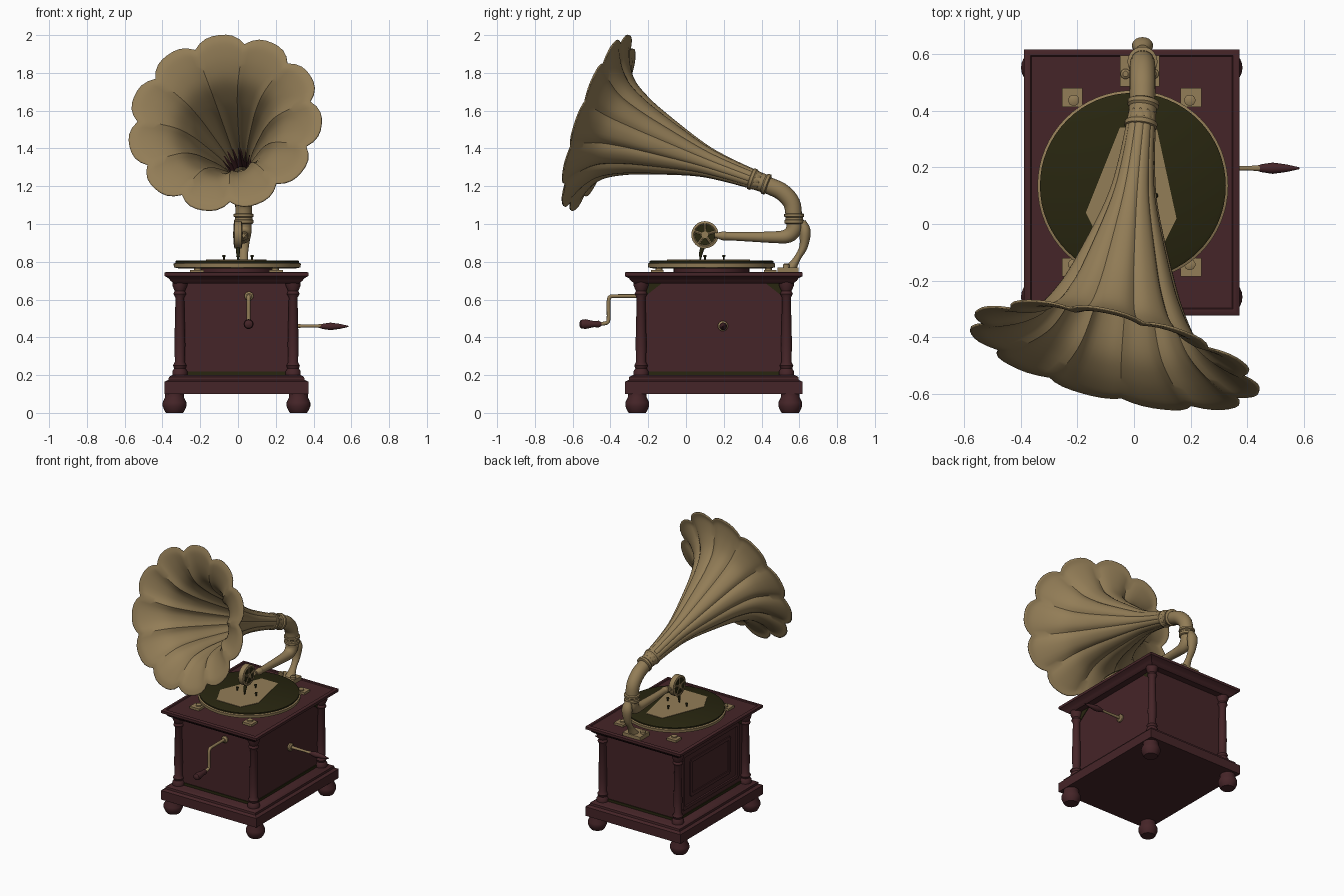
import bpy, bmesh, math
from mathutils import Vector

if "Cube" in bpy.data.objects:
    bpy.data.objects.remove(bpy.data.objects["Cube"], do_unlink=True)


def material(name, rgb):
    m = bpy.data.materials.new(name)
    m.use_nodes = True
    m.diffuse_color = (*rgb, 1)
    m.node_tree.nodes["Principled BSDF"].inputs["Base Color"].default_value = (*rgb, 1)
    return m


BRASS = material("aged brass", (0.29, 0.205, 0.095))
WOOD = material("dark mahogany", (0.06, 0.018, 0.021))
FELT = material("dark olive", (0.021, 0.019, 0.005))

# Cabinet centre and half size, arm plane
CX, CY, W, D, ARM_X = -0.008, 0.147, 0.38, 0.47, 0.03
CORNERS = [("front_right", -1, -1), ("front_left", 1, -1), ("back_right", -1, 1), ("back_left", 1, 1)]


def loft(name, rings, mat, cap=True):
    """Skin a list of closed rings into one smooth object."""
    bm = bmesh.new()
    loops = [[bm.verts.new(p) for p in ring] for ring in rings]
    n = len(loops[0])
    for a, b in zip(loops, loops[1:]):
        for i in range(n):
            j = (i + 1) % n
            bm.faces.new((a[i], a[j], b[j], b[i]))
    if cap:
        bm.faces.new(loops[0][::-1])
        bm.faces.new(loops[-1])
    bmesh.ops.recalc_face_normals(bm, faces=bm.faces)
    me = bpy.data.meshes.new(name)
    bm.to_mesh(me)
    bm.free()
    me.materials.append(mat)
    me.shade_smooth()
    me.set_sharp_from_angle(angle=math.radians(35))
    ob = bpy.data.objects.new(name, me)
    bpy.context.collection.objects.link(ob)
    return ob


def ring(c, u, v, n=24):
    steps = [math.tau * i / n for i in range(n)]
    return [c + u * math.cos(a) + v * math.sin(a) for a in steps]


def lathe(name, profile, origin, mat, axis=(0, 0, 1), n=24):
    """Revolve (radius, distance along axis) points."""
    axis, origin = Vector(axis), Vector(origin)
    u = axis.orthogonal().normalized()
    v = axis.cross(u)
    return loft(name, [ring(origin + axis * h, u * r, v * r, n) for r, h in profile], mat)


def spline(points, n=5):
    """Catmull-Rom curve through the points."""
    p = [Vector(q) for q in points]
    p = [p[0] * 2 - p[1]] + p + [p[-1] * 2 - p[-2]]
    out = []
    for a, b, c, d in zip(p, p[1:], p[2:], p[3:]):
        for i in range(n):
            t = i / n
            out.append((b * 2 + (c - a) * t + (a * 2 - b * 5 + c * 4 - d) * t**2
                        + (b * 3 - a - c * 3 + d) * t**3) / 2)
    return out + [p[-2]]


def pipe(name, path, mat, x=ARM_X, widen=1.0):
    """Tube in a plane of constant x through (y, z, radius) points."""
    pts = spline(path)
    rings = []
    for i, p in enumerate(pts):
        step = pts[min(i + 1, len(pts) - 1)] - pts[max(i - 1, 0)]
        v = Vector((0, -step.y, step.x)).normalized()
        rings.append(ring(Vector((x, p.x, p.y)), Vector((p.z * widen, 0, 0)), v * p.z, 20))
    return loft(name, rings, mat)


def stack(name, profile, mat):
    """Rectangular moulding from (z, outset) steps around the cabinet."""
    return loft(name, [[(CX + sx * (W + d), CY + sy * (D + d), z)
                        for sx, sy in ((-1, -1), (1, -1), (1, 1), (-1, 1))] for z, d in profile], mat)


def box(name, c, half, mat):
    (x, y, z), (a, b, h) = c, half
    return loft(name, [[(x + i * a, y + j * b, z + k * h) for i, j in
                        ((-1, -1), (1, -1), (1, 1), (-1, 1))] for k in (-1, 1)], mat)


# Cabinet
stack("cabinet_base", [(0.1, 0), (0.165, 0), (0.175, -0.02), (0.19, -0.022), (0.2, -0.04)], WOOD)
stack("cabinet_body", [(0.19, -0.095), (0.7, -0.095)], WOOD)
stack("body_bottom_trim", [(0.2, -0.09), (0.218, -0.09)], FELT)
stack("cabinet_lid", [(0.685, -0.05), (0.7, -0.03), (0.712, -0.022), (0.724, 0), (0.742, 0),
                      (0.746, -0.006), (0.746, -0.022), (0.74, -0.026)], WOOD)
for label, sx, sy in CORNERS:
    lathe(label + "_foot", [(0.045, 0), (0.052, 0.01), (0.063, 0.035), (0.063, 0.055),
                            (0.05, 0.082), (0.05, 0.1)], (CX + sx * 0.328, CY + sy * 0.405, 0), WOOD)
    lathe(label + "_column", [(0.04, 0.2), (0.04, 0.22), (0.03, 0.235), (0.036, 0.25), (0.026, 0.27),
                              (0.029, 0.36), (0.023, 0.61), (0.034, 0.63), (0.027, 0.645),
                              (0.04, 0.675), (0.04, 0.7)], (CX + sx * 0.3, CY + sy * 0.385, 0), WOOD)
    # Corner plates on the side panels, mounting plates on the lid
    px, py = CX + sx * (W - 0.095), CY + sy * 0.36
    loft(label + "_panel_corner", [[(x, py, 0.69), (x, py - sy * 0.09, 0.69), (x, py, 0.62)]
                                   for x in (px, px + sx * 0.004)], FELT)
    box(label + "_lid_plate", (CX + sx * 0.21, CY + sy * 0.3, 0.748), (0.037, 0.033, 0.008), BRASS)
    lathe(label + "_lid_screw", [(0.02, 0), (0.02, 0.01), (0.01, 0.014)],
          (CX + sx * 0.205, CY + sy * 0.29, 0.755), BRASS, n=12)

# Framed panel on the right side
px = CX - W + 0.095
for label, grow, depth in (("outer", 0, 0.012), ("inner", -0.09, 0.008)):
    a, h = 0.31 + grow, 0.19 + grow * 0.75
    for s, end in ((-1, "low"), (1, "high")):
        box(f"{label}_frame_{end}_rail", (px, CY, 0.455 + s * h), (depth, a, 0.012), WOOD)
        box(f"{label}_frame_{end}_stile", (px, CY + s * a, 0.455), (depth, 0.012, h), WOOD)

# Turntable
TABLE = (-0.004, 0.135, 0)
lathe("turntable_hub", [(0.2, 0.74), (0.2, 0.765)], TABLE, WOOD, n=48)
lathe("turntable_platter", [(0.31, 0.765), (0.335, 0.77), (0.337, 0.79), (0.325, 0.796)], TABLE, BRASS, n=64)
lathe("turntable_felt", [(0.328, 0.794), (0.328, 0.803), (0.318, 0.808)], TABLE, FELT, n=64)
outline = [(-0.05, 0.34), (0.08, 0.34), (0.15, 0.02), (0.09, -0.1), (-0.1, -0.1), (-0.17, 0.04)]
loft("turntable_label", [[(x, y, z) for x, y in outline] for z in (0.806, 0.811)], BRASS)
for i, (x, y) in enumerate(((-0.075, 0.1), (0.075, 0.1), (0, 0.2))):
    lathe(f"record_pin_{i}", [(0.005, 0.8), (0.005, 0.825), (0.01, 0.828), (0.008, 0.835)],
          (x, y, 0), FELT, n=10)

# Horn: flared rings with scalloped lobes around a tilted axis
THROAT, RIM = Vector((ARM_X, 0.4, 1.22)), Vector((-0.07, -0.465, 1.535))
AXIS = (RIM - THROAT).normalized()
RIM_NORMAL = Vector((-0.24, -1, 0.34)).normalized()
LENGTH, LOBES, AROUND = (RIM - THROAT).length, 11, 88


def horn_ring(s, r):
    t = s / LENGTH
    normal = AXIS.lerp(RIM_NORMAL, t).normalized()
    u = Vector((0, 0, 1)).cross(normal).normalized()
    v = normal.cross(u)
    c = THROAT + AXIS * s
    pts = []
    for i in range(AROUND):
        a = math.tau * i / AROUND + math.radians(81)
        lobe = abs(math.sin(LOBES * math.pi * i / AROUND))
        k = r * (1 - (0.05 + 0.05 * t) * (1 - lobe) ** 1.5)
        pts.append(c + u * k * math.cos(a) * (1 + 0.07 * t) + v * k * math.sin(a))
    return pts


flare = [(0, 0.045, 0), (0.2, 0.062, 0), (0.36, 0.09, 0), (0.6, 0.168, 0), (0.72, 0.216, 0),
         (0.82, 0.275, 0), (0.88, 0.35, 0), (0.92, 0.44, 0), (LENGTH, 0.493, 0)]
horn = loft("horn", [horn_ring(p.x, p.y) for p in spline(flare)], BRASS, cap=False)
shell = horn.modifiers.new("thickness", "SOLIDIFY")
shell.thickness, shell.offset = 0.007, 0

# Jagged lining deep inside the horn
short, long = horn_ring(0.2, 0.052), horn_ring(0.34, 0.077)
edge = [a.lerp(b, 0.5 + 0.5 * math.sin(i * 1.1)) for i, (a, b) in enumerate(zip(short, long))]
loft("throat_lining", [horn_ring(0.12, 0.045), short, edge], WOOD, cap=False)

# Neck, collars and tone arm
lathe("horn_collar", [(0.047, -0.04), (0.056, -0.035), (0.056, -0.02), (0.049, -0.012), (0.05, 0.035),
                      (0.058, 0.045), (0.058, 0.06), (0.049, 0.066)], THROAT, BRASS, AXIS)
pipe("horn_elbow", [(0.4, 1.218, 0.043), (0.45, 1.198, 0.045), (0.51, 1.168, 0.046),
                    (0.56, 1.11, 0.045), (0.572, 1.03, 0.043)], BRASS)
lathe("elbow_collar", [(0.045, 1), (0.052, 1.005), (0.052, 1.02), (0.046, 1.025), (0.046, 1.035),
                       (0.053, 1.04), (0.053, 1.052), (0.044, 1.056)], (ARM_X, 0.573, 0), BRASS)
pipe("tone_arm", [(0.573, 1.01, 0.042), (0.57, 0.97, 0.042), (0.54, 0.938, 0.038), (0.47, 0.93, 0.031),
                  (0.24, 0.935, 0.022), (0.2, 0.937, 0.024), (0.16, 0.94, 0.013)], BRASS)
pipe("arm_bracket", [(0.615, 1.015, 0.018), (0.63, 0.96, 0.03), (0.622, 0.88, 0.022),
                     (0.59, 0.82, 0.018), (0.55, 0.755, 0.03)], BRASS, widen=1.25)
box("bracket_foot", (0.02, 0.54, 0.755), (0.07, 0.055, 0.014), BRASS)
for s, side in ((-1, "right"), (1, "left")):
    lathe(f"bracket_{side}_bolt", [(0.018, 0), (0.018, 0.02), (0.01, 0.026)],
          (0.02 + s * 0.05, 0.53, 0.765), BRASS, n=12)

# Sound box with spoked faces and needle
BOX = Vector((0, 0.1, 0.943))
lathe("sound_box", [(0.055, -0.018), (0.06, -0.022), (0.072, -0.018), (0.072, 0.018),
                    (0.06, 0.022), (0.055, 0.018)], BOX, BRASS, (1, 0, 0), 32)
for s, side in ((-1, "right"), (1, "left")):
    lathe(f"diaphragm_{side}", [(0.054, 0.015), (0.054, 0.02)], BOX, FELT, (s, 0, 0), 32)
    lathe(f"diaphragm_{side}_hub", [(0.018, 0.015), (0.018, 0.026)], BOX, BRASS, (s, 0, 0))
    for i in range(5):
        a = math.tau * i / 5 + 0.3
        lathe(f"spoke_{side}_{i}", [(0.008, 0), (0.008, 0.06)], BOX + Vector((s * 0.017, 0, 0)),
              BRASS, (0, math.cos(a), math.sin(a)), 8)
pipe("arm_joint", [(0.18, 0.94, 0.014), (0.15, 0.94, 0.016)], BRASS, x=0.015, widen=1.5)
pipe("needle", [(0.09, 0.88, 0.012), (0.08, 0.85, 0.01), (0.075, 0.81, 0.004)], FELT, x=0)

# Front crank
lathe("front_crank_plate", [(0.024, 0), (0.024, 0.012), (0.014, 0.02)], (0.058, -0.225, 0.618), BRASS, (0, -1, 0))
pipe("front_crank_rod", [(-0.22, 0.618, 0.01), (-0.37, 0.618, 0.01), (-0.4, 0.615, 0.01), (-0.41, 0.59, 0.01),
                         (-0.41, 0.5, 0.01), (-0.42, 0.477, 0.01), (-0.46, 0.47, 0.01)], BRASS, x=0.056)
GRIP = [(0.01, 0), (0.018, 0.015), (0.016, 0.04), (0.026, 0.085), (0.022, 0.11), (0.008, 0.118)]
lathe("front_crank_grip", GRIP, (0.056, -0.447, 0.47), WOOD, (0, -1, 0))

# Side crank
lathe("side_crank_plate", [(0.027, 0), (0.027, 0.012), (0.016, 0.02)], (0.275, 0.195, 0.46), BRASS, (1, 0, 0))
lathe("side_crank_rod", [(0.011, 0.27), (0.008, 0.4), (0.011, 0.45)], (0, 0.197, 0.46), BRASS, (1, 0, 0), 12)
lathe("side_crank_grip", [(0.008, 0.43), (0.014, 0.45), (0.02, 0.49), (0.013, 0.54), (0.003, 0.585)],
      (0, 0.197, 0.458), WOOD, (1, 0, 0))
